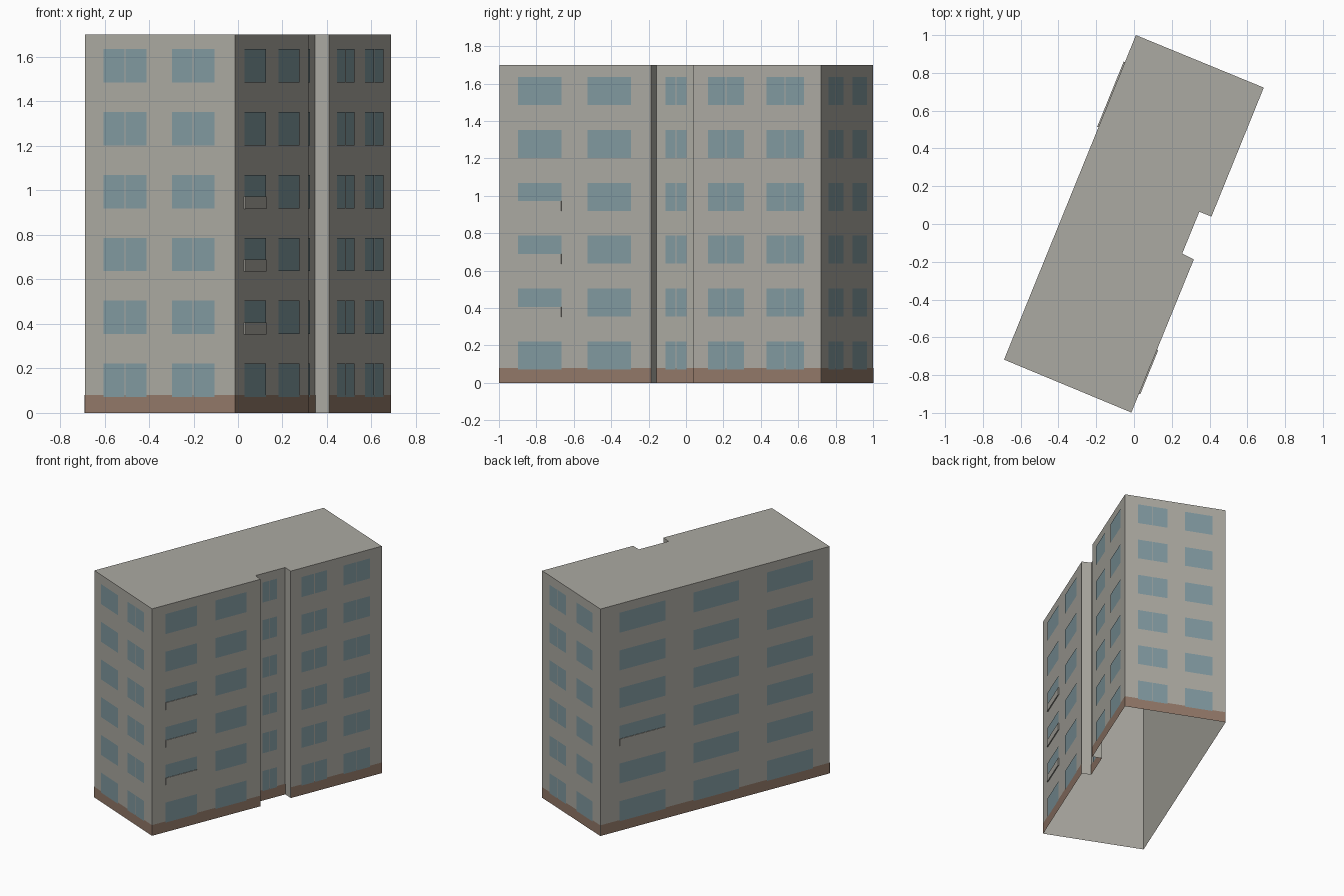
import bpy
from mathutils import Vector

cube = bpy.data.objects.get("Cube")
if cube:
    bpy.data.objects.remove(cube, do_unlink=True)


def material(name, rgb):
    m = bpy.data.materials.new(name)
    m.use_nodes = True
    m.diffuse_color = (*rgb, 1)
    m.node_tree.nodes["Principled BSDF"].inputs["Base Color"].default_value = (*rgb, 1)
    return m


WALL = material("warm grey plaster", (0.41, 0.40, 0.36))
GLASS = material("blue grey glass", (0.22, 0.32, 0.35))
BASE = material("brown plinth", (0.29, 0.19, 0.14))


def make(name, verts, faces, mat):
    mesh = bpy.data.meshes.new(name)
    mesh.from_pydata(verts, [], faces)
    mesh.materials.append(mat)
    mesh.update()
    obj = bpy.data.objects.new(name, mesh)
    bpy.context.collection.objects.link(obj)
    return obj


# Footprint, counter-clockwise from the front left corner
plan = [Vector(p) for p in (
    (-0.688, -0.718), (-0.014, -0.998), (0.317, -0.187), (0.255, -0.157),
    (0.346, 0.065), (0.41, 0.039), (0.687, 0.722), (0.01, 1.0))]
n = len(plan)
HEIGHT = 1.7


def wall_quad(side, t0, t1, z0, z1, offset):
    """Corners of a rectangle lying just in front of one wall."""
    a, b = plan[side], plan[(side + 1) % n]
    d = b - a
    out = Vector((d.y, -d.x)).normalized() * offset
    p, q = a + d * t0 + out, a + d * t1 + out
    return [(p.x, p.y, z0), (q.x, q.y, z0), (q.x, q.y, z1), (p.x, p.y, z1)]


def quads(name, rects, mat):
    verts = [v for r in rects for v in r]
    return make(name, verts, [tuple(range(i, i + 4)) for i in range(0, len(verts), 4)], mat)


# Building shell: walls and flat roof, open underneath
verts = [(p.x, p.y, z) for z in (0, HEIGHT) for p in plan]
faces = [(i, (i + 1) % n, n + (i + 1) % n, n + i) for i in range(n)]
faces.append(tuple(range(n, 2 * n)))
make("building_shell", verts, faces, WALL)

# Plinth band on the long faces, not on the small returns of the recess
FRONT, RIGHT_A, RECESS, RIGHT_B, REAR, LEFT = 0, 1, 3, 5, 6, 7
sides = (FRONT, RIGHT_A, RECESS, RIGHT_B, REAR, LEFT)
quads("plinth", [wall_quad(s, 0, 1, 0, 0.08, 0.0015) for s in sides], BASE)

# Window columns per wall: start, end, split into two panes
columns = {
    FRONT: [(0.125, 0.412, True), (0.581, 0.865, True)],
    RIGHT_A: [(0.123, 0.411, False), (0.583, 0.871, False)],
    RECESS: [(0.22, 0.72, True)],
    RIGHT_B: [(0.118, 0.397, True), (0.574, 0.868, True)],
    REAR: [(0.13, 0.42, True), (0.595, 0.87, False)],
    LEFT: [(0.083, 0.284, False), (0.406, 0.603, False), (0.725, 0.926, False)],
}
floors = [0.072 + 0.2825 * k for k in range(6)]
WINDOW_H = 0.15
for side, label in zip(sides, ("front", "right_front", "recess", "right_rear", "rear", "left")):
    length = (plan[(side + 1) % n] - plan[side]).length
    gap = 0.003 / length
    panes = []
    for t0, t1, split in columns[side]:
        mid = (t0 + t1) / 2
        spans = [(t0, mid - gap), (mid + gap, t1)] if split else [(t0, t1)]
        panes += [wall_quad(side, a, b, z, z + WINDOW_H, 0.003)
                  for z in floors for a, b in spans]
    quads(label + "_windows", panes, GLASS)

# Thin balcony panels in front of the lower part of some windows
for side, label, levels in ((RIGHT_A, "right", (1, 2, 3)), (LEFT, "left", (2,))):
    t0, t1, _ = columns[side][0]
    for k in levels:
        z = floors[k]
        back = wall_quad(side, t0, t1, z - 0.002, z + 0.052, 0)
        face = wall_quad(side, t0, t1, z - 0.002, z + 0.052, 0.007)
        make(label + "_balcony_panel", back + face,
             [(4, 5, 6, 7), (0, 1, 5, 4), (1, 2, 6, 5), (2, 3, 7, 6), (3, 0, 4, 7)], WALL)
